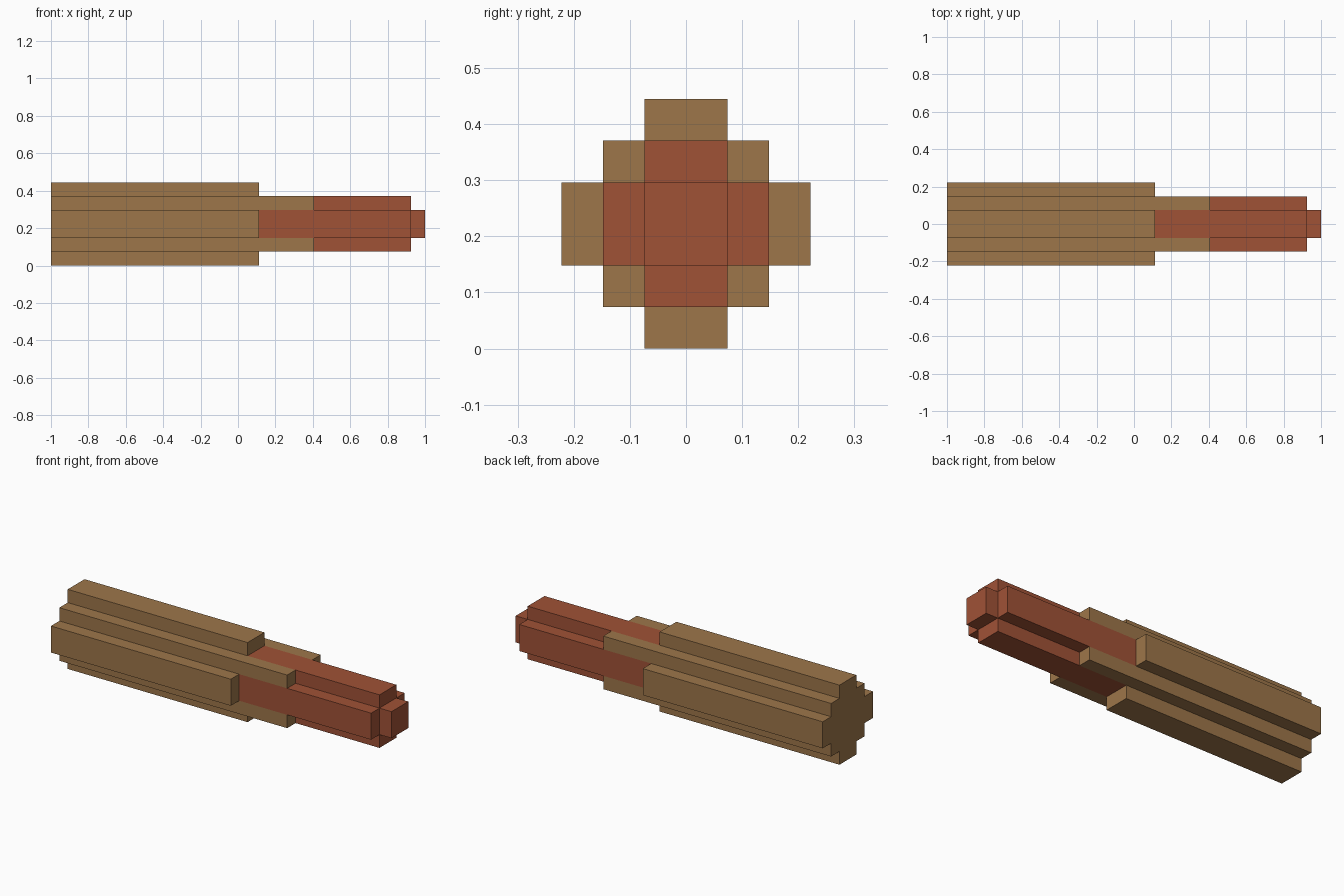
import bpy, bmesh

if "Cube" in bpy.data.objects:
    bpy.data.objects.remove(bpy.data.objects["Cube"])

U = 2 / 27  # one block; the model is 27 blocks long and 6 high


def material(name, rgb):
    m = bpy.data.materials.new(name)
    m.diffuse_color = (*rgb, 1)
    m.use_nodes = True
    m.node_tree.nodes["Principled BSDF"].inputs["Base Color"].default_value = m.diffuse_color
    return m


BROWN = material("cardboard_brown", (0.337, 0.181, 0.068))
RED = material("brick_red", (0.352, 0.084, 0.037))


def mirrored(quarter):
    """Mirror a quarter outline (y, z about the axis) into a closed loop."""
    q2 = [(-y, z) for y, z in reversed(quarter)]
    top = quarter + q2
    return top + [(-y, -z) for y, z in top]


def prism(name, outline, x0, x1, mat):
    """Extrude a y-z outline along x, all in block units."""
    bm = bmesh.new()
    base = bm.faces.new([bm.verts.new(((x0 - 13.5) * U, y * U, (z + 3) * U))
                         for y, z in outline])
    ext = bmesh.ops.extrude_face_region(bm, geom=[base])
    verts = [v for v in ext["geom"] if isinstance(v, bmesh.types.BMVert)]
    bmesh.ops.translate(bm, verts=verts, vec=((x1 - x0) * U, 0, 0))
    bmesh.ops.recalc_face_normals(bm, faces=bm.faces)
    me = bpy.data.meshes.new(name)
    bm.to_mesh(me)
    bm.free()
    me.materials.append(mat)
    ob = bpy.data.objects.new(name, me)
    bpy.context.collection.objects.link(ob)
    return ob


# Stepped outer casing
prism("casing", mirrored([(3, 1), (2, 1), (2, 2), (1, 2), (1, 3)]), 0, 15, BROWN)

# Corner strips reaching past the casing
for sy in (-1, 1):
    for sz in (-1, 1):
        prism("corner_strip", [(sy, sz), (2 * sy, sz), (2 * sy, 2 * sz), (sy, 2 * sz)],
              15, 19, BROWN)

# Cross-shaped core and its narrow tip
prism("core", mirrored([(2, 1), (1, 1), (1, 2)]), 15, 26, RED)
prism("tip", mirrored([(1, 1)]), 26, 27, RED)
